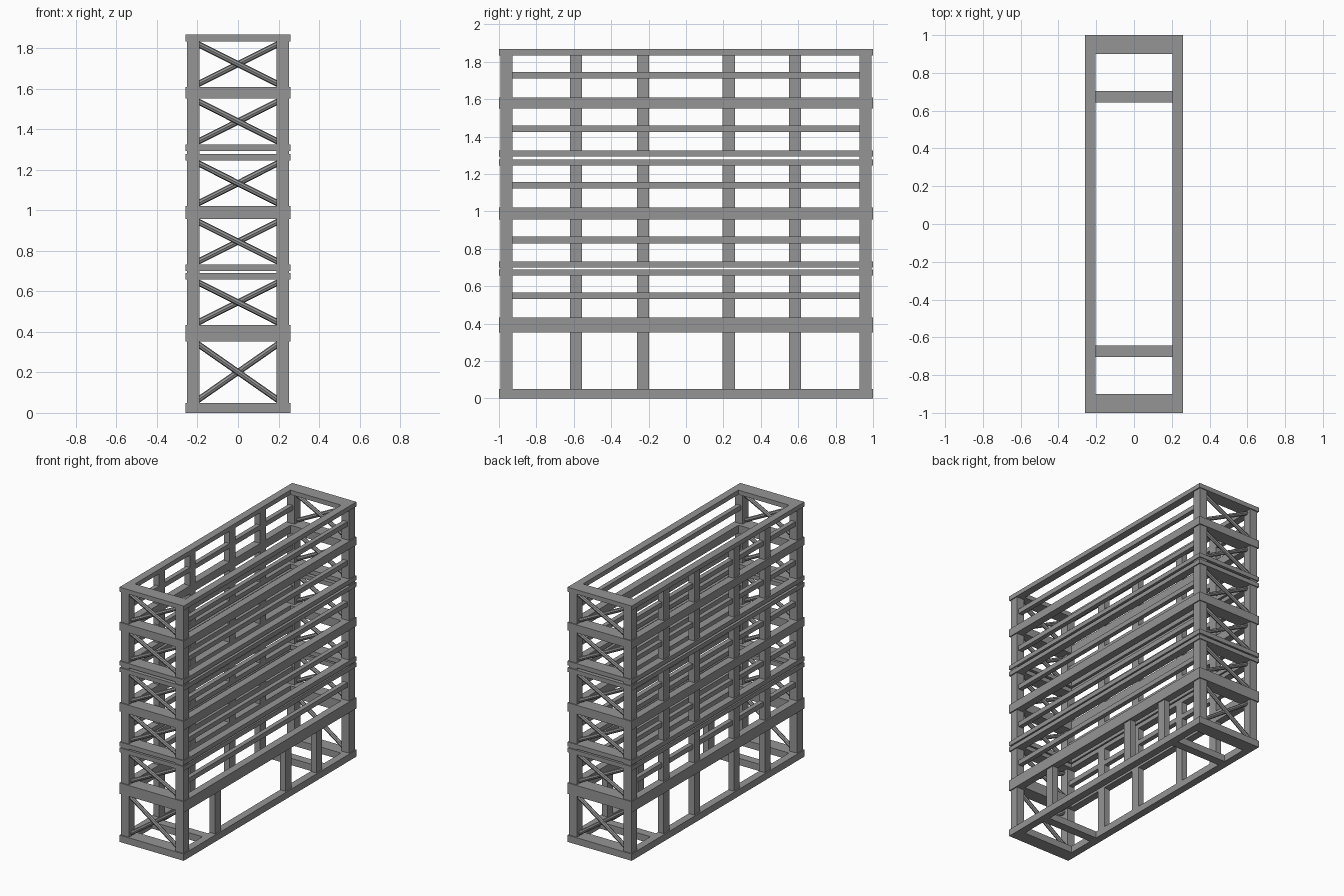
import bpy
import bmesh
import math
from mathutils import Vector, Matrix

cube = bpy.data.objects.get("Cube")
if cube:
    bpy.data.objects.remove(cube, do_unlink=True)

steel = bpy.data.materials.new("grey_steel")
steel.use_nodes = True
colour = (0.3, 0.3, 0.3, 1)
steel.diffuse_color = colour
steel.node_tree.nodes["Principled BSDF"].inputs["Base Color"].default_value = colour


def finish(name, bm):
    mesh = bpy.data.meshes.new(name)
    bm.to_mesh(mesh)
    bm.free()
    mesh.materials.append(steel)
    obj = bpy.data.objects.new(name, mesh)
    bpy.context.collection.objects.link(obj)
    return obj


def add_box(bm, x, y, z):
    """Box from (min, max) pairs."""
    size = [b - a for a, b in (x, y, z)]
    centre = [(a + b) / 2 for a, b in (x, y, z)]
    bmesh.ops.create_cube(bm, size=1, matrix=Matrix.Translation(centre) @ Matrix.Diagonal((*size, 1)))


def span(centre, width):
    return (centre - width / 2, centre + width / 2)


def mirrored(low, high, side):
    return tuple(sorted((low * side, high * side)))


def add_bar(bm, start, end, radius):
    """Slim bar between two points."""
    start, end = Vector(start), Vector(end)
    along = end - start
    turn = along.to_track_quat('Z', 'Y').to_matrix().to_4x4()
    bmesh.ops.create_cone(bm, cap_ends=True, segments=8, radius1=radius, radius2=radius,
                          depth=along.length, matrix=Matrix.Translation((start + end) / 2) @ turn)


HALF_X, HALF_Y = 0.26, 1.0
IN_X, IN_Y = 0.205, 0.9

# Rectangular ring frames, bottom to top
frames = [(0, 0.05), (0.353, 0.433), (0.658, 0.69), (0.70, 0.733), (0.957, 1.021),
          (1.246, 1.278), (1.294, 1.326), (1.551, 1.61), (1.834, 1.867)]
for i, z in enumerate(frames):
    bm = bmesh.new()
    for s in (-1, 1):
        add_box(bm, (-HALF_X, HALF_X), mirrored(IN_Y, HALF_Y, s), z)
        add_box(bm, mirrored(IN_X, HALF_X, s), (-IN_Y, IN_Y), z)
    finish(f"ring_frame_{i + 1}", bm)

# Corner posts
bm = bmesh.new()
for sx in (-1, 1):
    for sy in (-1, 1):
        add_box(bm, mirrored(0.19, 0.252, sx), mirrored(0.927, 0.993, sy), (0.02, 1.85))
finish("corner_posts", bm)

# The six storeys between the frames
storeys = [(0.05, 0.353), (0.433, 0.658), (0.733, 0.957),
           (1.021, 1.246), (1.326, 1.551), (1.61, 1.834)]

# Intermediate posts: full height on one side, lowest storey only on the other
bm = bmesh.new()
for y in (-0.588, -0.23, 0.228, 0.583):
    for z in storeys:
        add_box(bm, (-0.25, -IN_X), span(y, 0.066), z)
finish("wall_posts", bm)

bm = bmesh.new()
for y in (-0.588, 0.228, 0.583):
    add_box(bm, (IN_X, 0.25), span(y, 0.066), storeys[0])
finish("lower_posts", bm)

# Slim long rails on both sides of the upper storeys
bm = bmesh.new()
for z in (0.548, 0.847, 1.139, 1.441, 1.727):
    for s in (-1, 1):
        add_box(bm, mirrored(IN_X, 0.238, s), (-0.927, 0.927), span(z, 0.035))
finish("long_rails", bm)

# Cross beams in the base
bm = bmesh.new()
for s in (-1, 1):
    add_box(bm, (-IN_X, IN_X), mirrored(0.642, 0.705, s), (0, 0.05))
finish("base_cross_beams", bm)

# Crossed braces at both ends
bm = bmesh.new()
for low, high in storeys:
    for end in (-1, 1):
        for s in (-1, 1):
            y = end * 0.96 + s * 0.006
            add_bar(bm, (-0.2 * s, y, low + 0.012), (0.2 * s, y, high - 0.012), 0.015)
finish("end_braces", bm)
